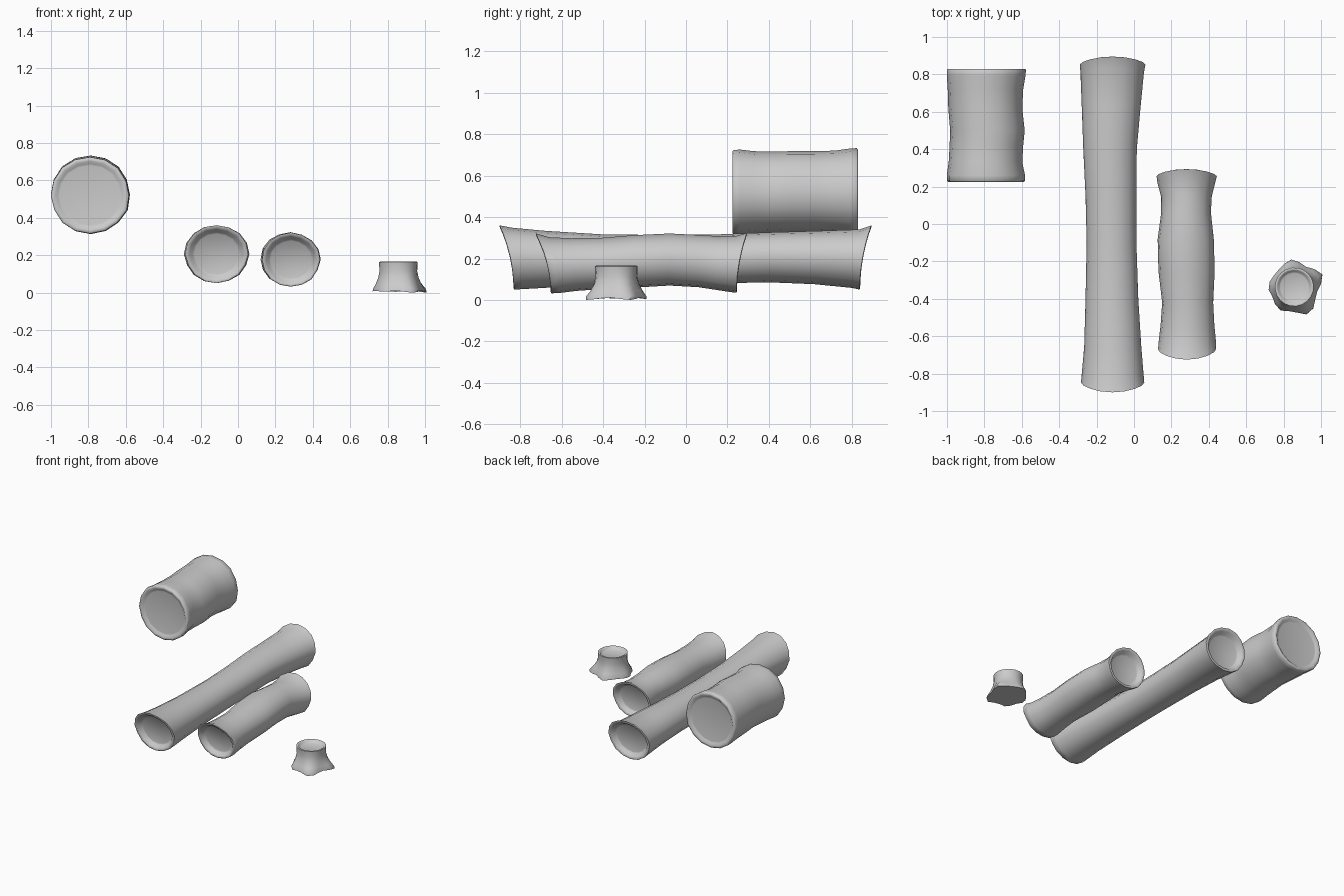
import bpy, bmesh, random
from math import sin, cos, pi, radians

random.seed(4)


def skin(name, rings, angle):
    """Loft closed rings of points, cap both ends, shade smooth."""
    bm = bmesh.new()
    loops = [[bm.verts.new(p) for p in ring] for ring in rings]
    n = len(loops[0])
    for a, b in zip(loops, loops[1:]):
        for i in range(n):
            j = (i + 1) % n
            bm.faces.new((a[i], a[j], b[j], b[i]))
    bm.faces.new(loops[0][::-1])
    bm.faces.new(loops[-1])
    bmesh.ops.recalc_face_normals(bm, faces=bm.faces[:])
    mesh = bpy.data.meshes.new(name)
    bm.to_mesh(mesh)
    bm.free()
    ob = bpy.data.objects.new(name, mesh)
    bpy.context.collection.objects.link(ob)
    bpy.ops.object.select_all(action='DESELECT')
    ob.select_set(True)
    bpy.context.view_layer.objects.active = ob
    bpy.ops.object.shade_smooth_by_angle(angle=radians(angle))
    return ob


def log(name, sections, lean, cap, sides=16):
    """sections: (y, x_left, x_right, z_bottom, z_top); lean pushes the top
    of the front and back ends outwards; cap: (scale, inward depth)."""
    wob = [random.uniform(-0.02, 0.012) for _ in range(sides)]

    def ring(sec, tilt, scale=1.0, push=0.0):
        y, x0, x1, z0, z1 = sec
        pts = []
        for i in range(sides):
            a = 2 * pi * i / sides
            k = scale * (1 + wob[i])
            s = scale * sin(a)
            pts.append(((x0 + x1) / 2 + cos(a) * k * (x1 - x0) / 2,
                        y + push + tilt * ((s + 1) / 2) ** 2,
                        (z0 + z1) / 2 + sin(a) * k * (z1 - z0) / 2))
        return pts

    first, last = sections[0], sections[-1]
    rings = [ring(first, -lean[0], s, d) for s, d in reversed(cap)]
    count = len(sections) - 1
    for i, sec in enumerate(sections):
        t = i / count
        tilt = -lean[0] * max(0, 1 - 3 * t) + lean[1] * max(0, 3 * t - 2)
        rings.append(ring(sec, tilt))
    rings += [ring(last, lean[1], s, -d) for s, d in cap]
    return skin(name, rings, 70)


hollow = [(0.95, -0.003), (0.86, 0.004), (0.76, 0.026), (0.70, 0.03)]
shallow = [(0.97, -0.006), (0.90, -0.006), (0.83, 0.006), (0.78, 0.008)]

# Short thick log
log("thick_log", [
    (0.231, -1.00, -0.58, 0.312, 0.728),
    (0.26, -1.00, -0.58, 0.312, 0.73),
    (0.33, -0.99, -0.595, 0.318, 0.722),
    (0.42, -0.985, -0.59, 0.322, 0.72),
    (0.50, -0.982, -0.582, 0.325, 0.722),
    (0.62, -0.992, -0.595, 0.325, 0.722),
    (0.72, -0.995, -0.59, 0.32, 0.725),
    (0.79, -1.00, -0.578, 0.312, 0.735),
    (0.824, -1.00, -0.575, 0.31, 0.737)], (0, 0), shallow)

# Long log
log("long_log", [
    (-0.83, -0.282, 0.054, 0.05, 0.362),
    (-0.79, -0.278, 0.05, 0.052, 0.35),
    (-0.65, -0.265, 0.038, 0.06, 0.335),
    (-0.40, -0.258, 0.022, 0.07, 0.318),
    (-0.10, -0.252, 0.012, 0.075, 0.315),
    (0.15, -0.258, 0.012, 0.08, 0.318),
    (0.40, -0.27, 0.014, 0.085, 0.328),
    (0.62, -0.278, 0.034, 0.076, 0.335),
    (0.80, -0.285, 0.052, 0.058, 0.342),
    (0.838, -0.288, 0.06, 0.05, 0.362)], (0.07, 0.057), hollow)

# Medium log
log("medium_log", [
    (-0.65, 0.128, 0.438, 0.03, 0.32),
    (-0.61, 0.132, 0.436, 0.032, 0.302),
    (-0.53, 0.142, 0.428, 0.042, 0.297),
    (-0.42, 0.15, 0.422, 0.05, 0.298),
    (-0.25, 0.13, 0.43, 0.058, 0.312),
    (-0.08, 0.126, 0.425, 0.068, 0.32),
    (0.06, 0.145, 0.41, 0.06, 0.313),
    (0.14, 0.145, 0.414, 0.048, 0.307),
    (0.21, 0.125, 0.432, 0.037, 0.308),
    (0.243, 0.12, 0.441, 0.033, 0.322)], (0.075, 0.05), hollow)

# Stump with five root flares: (angle, reach)
roots = [(24, 0.165), (96, 0.148), (180, 0.141), (236, 0.148), (300, 0.168)]
cx, cy, sides = 0.857, -0.337, 20


def root_reach(deg):
    r = 0.125
    for a, reach in roots:
        d = abs((deg - a + 180) % 360 - 180)
        r = max(r, 0.122 + (reach - 0.122) * max(0, 1 - d / 36))
    return r


def stump_ring(z, r, flare):
    pts = []
    for i in range(sides):
        deg = 24 + 360 * i / sides
        k = r * (1 - flare) + root_reach(deg) * flare
        pts.append((cx + k * cos(radians(deg)), cy + k * sin(radians(deg)), z))
    return pts


skin("stump", [stump_ring(*s) for s in [
    (0.004, 0.1, 1.0), (0.018, 0.1, 0.97), (0.045, 0.098, 0.6),
    (0.08, 0.096, 0.28), (0.115, 0.097, 0.1), (0.15, 0.103, 0),
    (0.163, 0.104, 0), (0.166, 0.098, 0), (0.162, 0.09, 0),
    (0.148, 0.082, 0), (0.144, 0.074, 0)]], 60)

# Root tips rest on the ground
for v in bpy.data.objects["stump"].data.vertices[:sides]:
    r = ((v.co.x - cx) ** 2 + (v.co.y - cy) ** 2) ** 0.5
    v.co.z = max(0.0, 0.012 - 0.3 * (r - 0.122))
